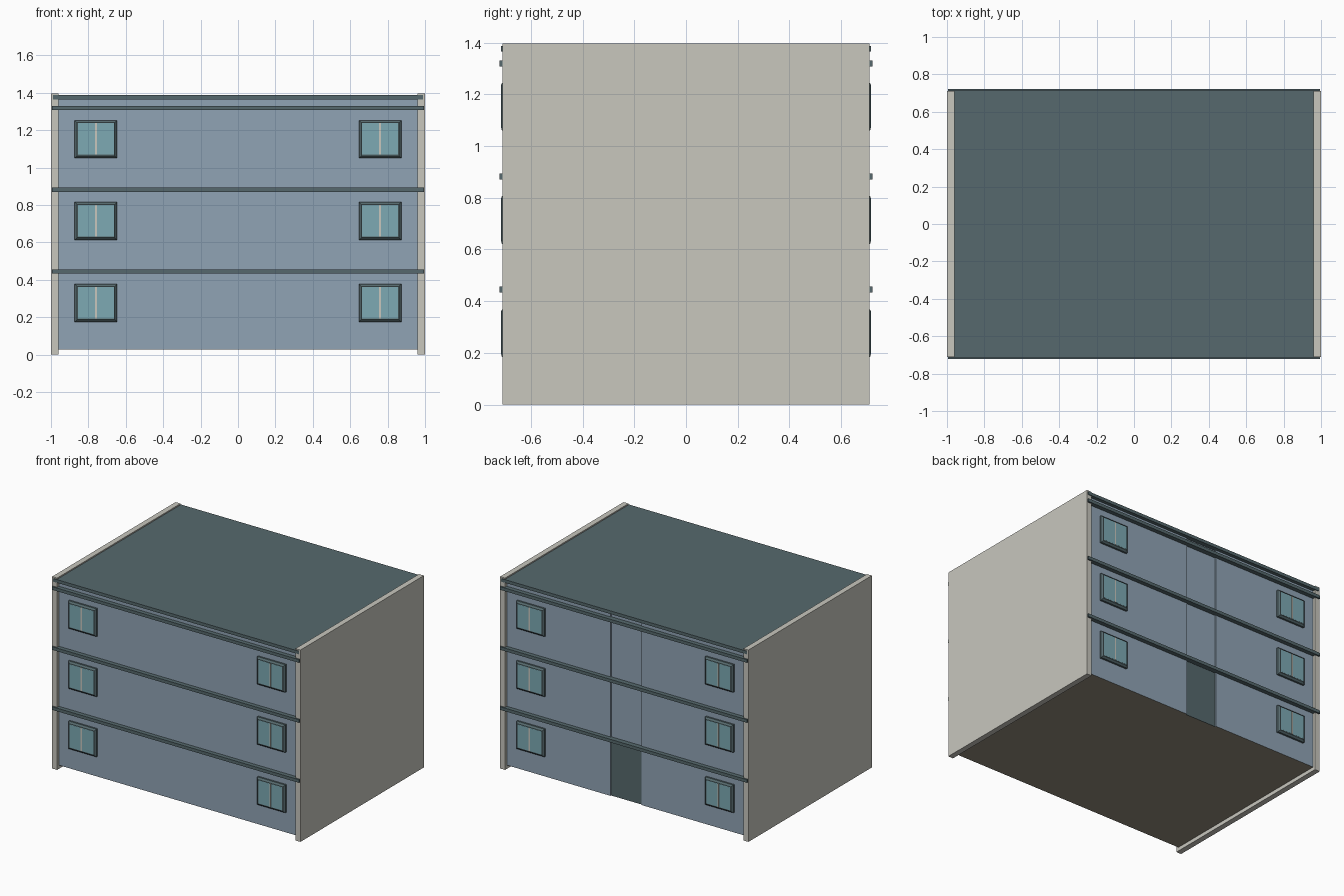
import bpy
import bmesh

cube = bpy.data.objects.get("Cube")
if cube:
    bpy.data.objects.remove(cube, do_unlink=True)


def material(name, rgb):
    m = bpy.data.materials.new(name)
    m.use_nodes = True
    m.diffuse_color = (*rgb, 1)
    bsdf = next(n for n in m.node_tree.nodes if n.type == 'BSDF_PRINCIPLED')
    bsdf.inputs["Base Color"].default_value = (*rgb, 1)
    return m


BLUE = material("blue_wall", (0.28, 0.37, 0.46))
BEIGE = material("beige_concrete", (0.58, 0.57, 0.515))
TEAL = material("dark_teal", (0.093, 0.141, 0.153))
GLASS = material("aqua_glass", (0.205, 0.40, 0.455))
BROWN = material("brown_floor", (0.29, 0.26, 0.20))

HALF_W, FIN_X, FIN_Y, WALL_Y = 1.0, 0.96, 0.71, 0.69
HEIGHT, BASE, ROOF = 1.397, 0.027, 1.388
STAIR = 0.125


def finish(name, bm, *mats):
    bmesh.ops.recalc_face_normals(bm, faces=bm.faces)
    mesh = bpy.data.meshes.new(name)
    bm.to_mesh(mesh)
    bm.free()
    for m in mats:
        mesh.materials.append(m)
    ob = bpy.data.objects.new(name, mesh)
    bpy.context.collection.objects.link(ob)
    return ob


def box(name, x, y, z, mat):
    """Box from (low, high) pairs on each axis."""
    bm = bmesh.new()
    bmesh.ops.create_cube(bm, size=1)
    for v in bm.verts:
        v.co = [p[0] if c < 0 else p[1] for c, p in zip(v.co, (x, y, z))]
    return finish(name, bm, mat)


def side_y(side, near, far):
    return tuple(sorted((side * near, side * far)))


# Main block, with a shallow stairwell recess at the back
bm = bmesh.new()
notch = WALL_Y - 0.01
plan = [(-FIN_X, -WALL_Y), (FIN_X, -WALL_Y), (FIN_X, WALL_Y), (STAIR, WALL_Y),
        (STAIR, notch), (-STAIR, notch), (-STAIR, WALL_Y), (-FIN_X, WALL_Y)]
floor = bm.faces.new([bm.verts.new((x, y, BASE)) for x, y in plan])
top = bmesh.ops.extrude_face_region(bm, geom=[floor])
bmesh.ops.translate(bm, vec=(0, 0, 1.375 - BASE),
                    verts=[v for v in top["geom"] if isinstance(v, bmesh.types.BMVert)])
block = finish("main_block", bm, BLUE, BROWN)
for p in block.data.polygons:
    p.material_index = 1 if p.normal.z < -0.5 else 0

# Gable end walls
for side, label in ((1, "left"), (-1, "right")):
    box(label + "_end_wall", side_y(side, FIN_X, HALF_W), (-FIN_Y, FIN_Y), (0, HEIGHT), BEIGE)

# Flat roof slab
box("roof", (-FIN_X, FIN_X), (-FIN_Y, FIN_Y), (1.366, ROOF), TEAL)

# Back entrance door
box("door", (-STAIR, STAIR), (notch - 0.005, notch + 0.003), (BASE, 0.434), TEAL)


def window(name, cx, cz, side):
    """Chamfered frame with two panes and a centre bar."""
    hw, hz, chamfer = 0.113, 0.101, 0.012
    bm = bmesh.new()
    loops = []
    for y, inset in ((WALL_Y - 0.005, 0), (0.703, 0), (0.714, chamfer)):
        loops.append([bm.verts.new((cx + sx * (hw - inset), side * y, cz + sz * (hz - inset)))
                      for sx, sz in ((-1, -1), (1, -1), (1, 1), (-1, 1))])
    for a, b in zip(loops, loops[1:]):
        for i in range(4):
            j = (i + 1) % 4
            bm.faces.new((a[i], a[j], b[j], b[i]))
    bm.faces.new(loops[0])
    bm.faces.new(loops[-1])
    finish(name + "_frame", bm, TEAL)
    box(name + "_glass", (cx - 0.096, cx + 0.096), side_y(side, 0.712, 0.715),
        (cz - 0.083, cz + 0.086), GLASS)
    box(name + "_bar", (cx - 0.005, cx + 0.005), side_y(side, 0.713, 0.7165),
        (cz - 0.083, cz + 0.086), BEIGE)


# Ledges and windows on both long faces
for side, face in ((-1, "front"), (1, "back")):
    for level in range(3):
        z = 0.433 + level * 0.437
        box(f"{face}_ledge_{level + 1}", (-0.995, 0.995), side_y(side, 0.685, 0.721),
            (z, z + 0.023), TEAL)
        for sx, label in ((1, "left"), (-1, "right")):
            window(f"{face}_{label}_window_{level + 1}", sx * 0.76, 0.276 + level * 0.438, side)
    box(face + "_roof_edge", (-0.99, 0.99), side_y(side, 0.685, 0.715), (1.365, ROOF), TEAL)
